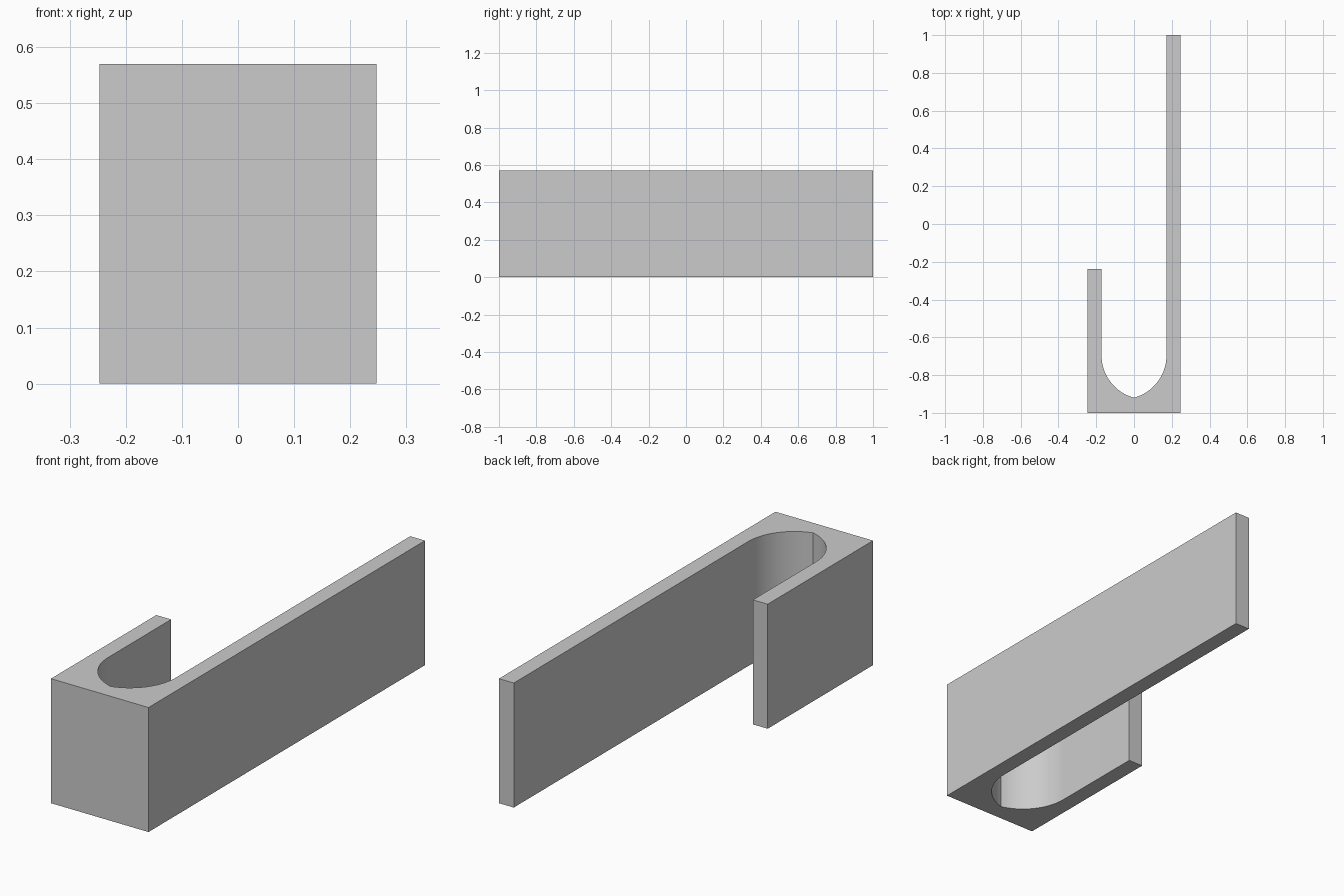
import bpy, bmesh, math

cube = bpy.data.objects.get("Cube")
if cube:
    bpy.data.objects.remove(cube, do_unlink=True)

HALF_W, HEIGHT = 0.247, 0.57
INNER, ARC_Y, THROAT_Y = 0.172, -0.695, -0.92
STEPS = 14

# Two mirrored arcs meet in a shallow point at the bottom of the hook
drop = ARC_Y - THROAT_Y
radius = (INNER ** 2 + drop ** 2) / (2 * INNER)
sweep = math.asin(drop / radius)
right_arc = []
for i in range(STEPS + 1):
    a = sweep * i / STEPS
    right_arc.append((INNER - radius + radius * math.cos(a), ARC_Y - radius * math.sin(a)))
left_arc = [(-x, y) for x, y in reversed(right_arc[:-1])]

# J-shaped outline: long arm on the left, short arm on the right
outline = [(-HALF_W, -1), (HALF_W, -1), (HALF_W, 1), (INNER, 1)]
outline += right_arc + left_arc
outline += [(-INNER, -0.238), (-HALF_W, -0.238)]

# Extrude the outline to full height
bm = bmesh.new()
base = bm.faces.new([bm.verts.new((x, y, 0)) for x, y in outline])
new = bmesh.ops.extrude_face_region(bm, geom=[base])["geom"]
bmesh.ops.translate(bm, vec=(0, 0, HEIGHT),
                    verts=[v for v in new if isinstance(v, bmesh.types.BMVert)])
bmesh.ops.recalc_face_normals(bm, faces=bm.faces)
mesh = bpy.data.meshes.new("hook_body")
bm.to_mesh(mesh)
bm.free()
hook = bpy.data.objects.new("hook_body", mesh)
bpy.context.collection.objects.link(hook)

# Plain grey
grey = bpy.data.materials.new("light_grey")
grey.use_nodes = True
colour = (0.6, 0.6, 0.6, 1)
grey.diffuse_color = colour
grey.node_tree.nodes["Principled BSDF"].inputs["Base Color"].default_value = colour
mesh.materials.append(grey)

# Smooth throat, crisp outer edges
bpy.ops.object.select_all(action="DESELECT")
hook.select_set(True)
bpy.context.view_layer.objects.active = hook
bpy.ops.object.shade_smooth_by_angle(angle=math.radians(12))
